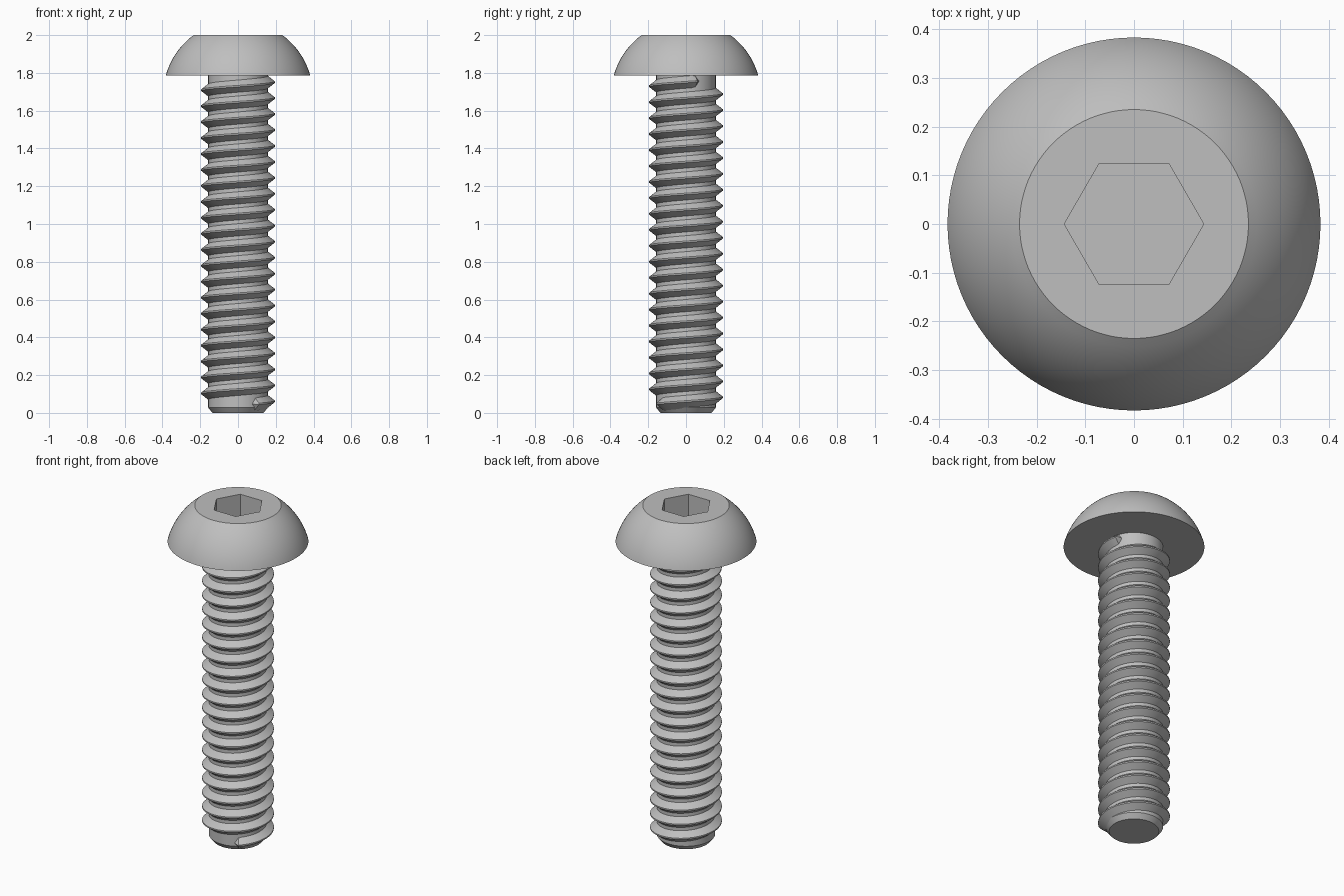
import bpy, bmesh, math
from math import sin, cos, pi, radians

cube = bpy.data.objects.get("Cube")
if cube:
    bpy.data.objects.remove(cube, do_unlink=True)

SEGMENTS = 96
CORE_R, CREST_R = 0.158, 0.195
HEAD_Z, TOP_Z = 1.785, 2.0
PITCH = 0.0845

steel = bpy.data.materials.new("grey_steel")
steel.use_nodes = True
steel.diffuse_color = (0.52, 0.52, 0.52, 1)
steel.node_tree.nodes["Principled BSDF"].inputs["Base Color"].default_value = (0.52, 0.52, 0.52, 1)


def skin(name, rings):
    """Join equal closed rings of points into a capped, smooth-shaded solid."""
    bm = bmesh.new()
    loops = [[bm.verts.new(p) for p in ring] for ring in rings]
    n = len(loops[0])
    for a, b in zip(loops, loops[1:]):
        for i in range(n):
            j = (i + 1) % n
            bm.faces.new((a[i], a[j], b[j], b[i]))
    bm.faces.new(loops[0][::-1])
    bm.faces.new(loops[-1])
    bmesh.ops.recalc_face_normals(bm, faces=bm.faces)
    mesh = bpy.data.meshes.new(name)
    bm.to_mesh(mesh)
    bm.free()
    mesh.materials.append(steel)
    obj = bpy.data.objects.new(name, mesh)
    bpy.context.collection.objects.link(obj)
    bpy.ops.object.select_all(action='DESELECT')
    obj.select_set(True)
    bpy.context.view_layer.objects.active = obj
    bpy.ops.object.shade_smooth_by_angle(angle=radians(30))
    return obj


def ring(z, radius):
    """Horizontal ring; radius is a number or a function of the angle."""
    pts = []
    for i in range(SEGMENTS):
        t = 2 * pi * i / SEGMENTS
        r = radius(t) if callable(radius) else radius
        pts.append((r * cos(t), r * sin(t), z))
    return pts


def hexagon(t):
    return 0.124 / cos(t % (pi / 3) - pi / 6)


# Button head: spherical dome, flat top and hexagonal socket
dome_r, dome_z = 0.397, 1.68
dome = []
for k in range(17):
    z = HEAD_Z + (TOP_Z - HEAD_Z) * k / 16
    dome.append(ring(z, math.sqrt(dome_r ** 2 - (z - dome_z) ** 2)))
skin("button_head", dome + [ring(TOP_Z, hexagon), ring(TOP_Z - 0.15, hexagon)])

# Shank core with chamfered tip
skin("shank_core", [ring(0, 0.135), ring(0.028, CORE_R), ring(HEAD_Z + 0.01, CORE_R)])

# Right-handed helical thread with short rounded run-outs
start, end = radians(-61), radians(20 * 360 + 25)
steps = 1100
sections = []
for k in range(steps + 1):
    t = start + (end - start) * k / steps
    gap = min(t - start, end - t) / radians(12)
    fade = math.sqrt(max(0.02, 1 - (1 - min(gap, 1)) ** 2))
    z = 0.061 + PITCH * t / (2 * pi)
    inner = CORE_R - 0.006
    outer = CORE_R + (CREST_R - CORE_R) * fade
    profile = ((inner, -0.037), (outer, -0.004), (outer, 0.004), (inner, 0.037))
    sections.append([(r * cos(t), r * sin(t), z + h * fade) for r, h in profile])
skin("helical_thread", sections)
